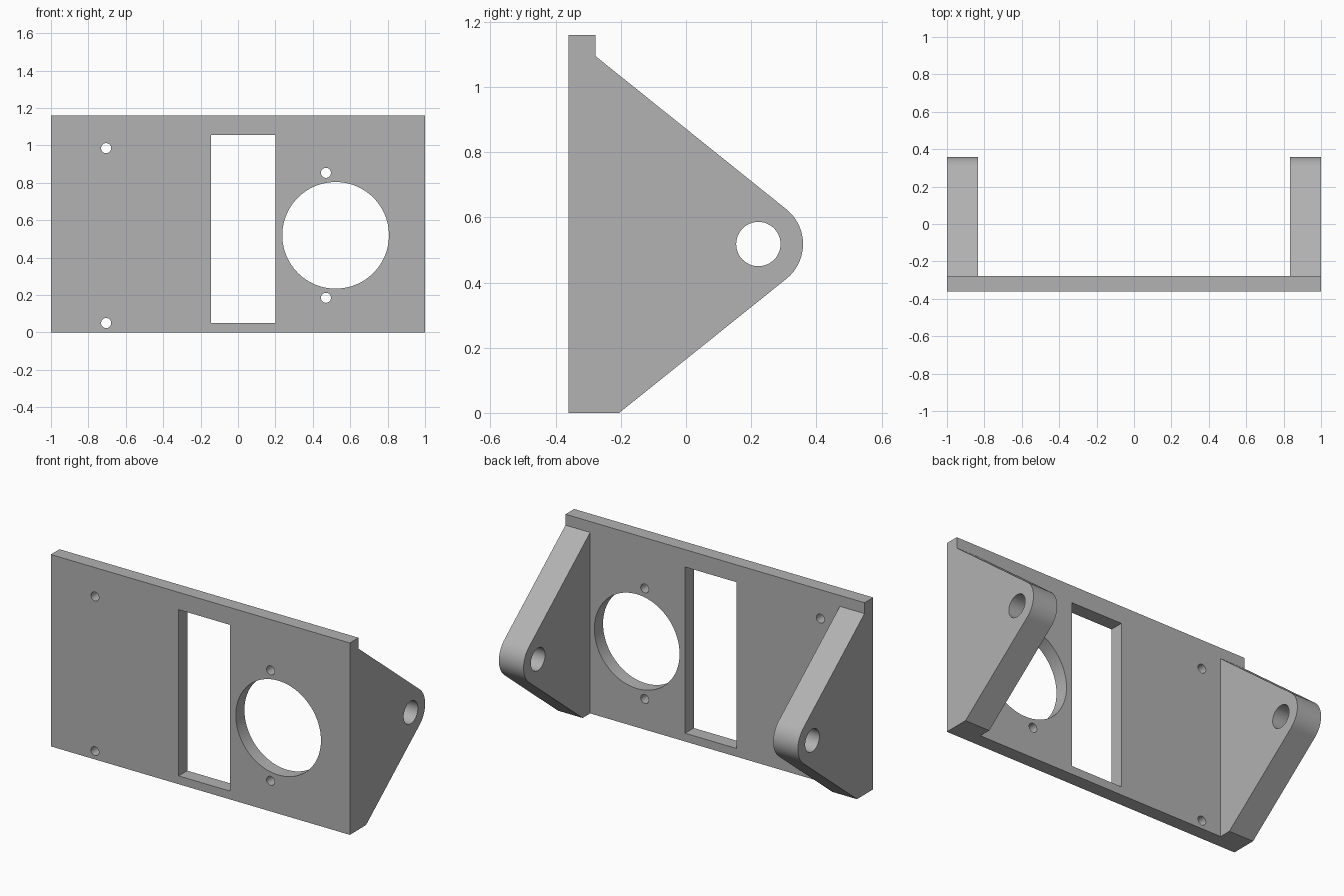
import bpy, bmesh, math
from mathutils import Vector

cube = bpy.data.objects.get("Cube")
if cube:
    bpy.data.objects.remove(cube, do_unlink=True)

grey = bpy.data.materials.new("plain grey")
grey.use_nodes = True
colour = (0.445, 0.445, 0.445, 1)
grey.diffuse_color = colour
grey.node_tree.nodes["Principled BSDF"].inputs["Base Color"].default_value = colour

HEIGHT, FRONT, BACK = 1.16, -0.36, -0.277
EAR_INNER = 0.835
PIVOT_Y, PIVOT_Z, EAR_RADIUS, PIN_RADIUS = 0.222, 0.518, 0.137, 0.068


def prism(name, points, depth):
    """Extrude a closed loop of 3D points along the depth vector."""
    bm = bmesh.new()
    face = bm.faces.new([bm.verts.new(p) for p in points])
    moved = bmesh.ops.extrude_face_region(bm, geom=[face])["geom"]
    bmesh.ops.translate(bm, vec=Vector(depth),
                        verts=[v for v in moved if isinstance(v, bmesh.types.BMVert)])
    bmesh.ops.recalc_face_normals(bm, faces=bm.faces)
    mesh = bpy.data.meshes.new(name)
    bm.to_mesh(mesh)
    bm.free()
    mesh.materials.append(grey)
    obj = bpy.data.objects.new(name, mesh)
    bpy.context.collection.objects.link(obj)
    return obj


def arc(a, b, radius, start, end, count):
    steps = [start + (end - start) * i / count for i in range(count + 1)]
    return [(a + radius * math.cos(t), b + radius * math.sin(t)) for t in steps]


def circle(a, b, radius, count):
    return arc(a, b, radius, 0, math.tau, count)[:-1]


def rectangle(a0, b0, a1, b1):
    return [(a0, b0), (a1, b0), (a1, b1), (a0, b1)]


def along_y(name, outline, y0, y1):
    return prism(name, [(x, y0, z) for x, z in outline], (0, y1 - y0, 0))


def along_x(name, outline, x0, x1):
    return prism(name, [(x0, y, z) for y, z in outline], (x1 - x0, 0, 0))


def combine(target, other, operation):
    mod = target.modifiers.new(other.name, 'BOOLEAN')
    mod.operation = operation
    mod.solver = 'EXACT'
    mod.object = other
    bpy.context.view_layer.objects.active = target
    bpy.ops.object.modifier_apply(modifier=mod.name)
    bpy.data.objects.remove(other, do_unlink=True)


# Flat front plate
plate = along_y("mounting_plate", rectangle(-1, 0, 1, HEIGHT), FRONT, BACK)

# Triangular side ears with rounded tips
lean = math.radians(51.3)
tip = arc(PIVOT_Y, PIVOT_Z, EAR_RADIUS, -lean, lean, 32)
ear = [(FRONT, 0), (-0.205, 0)] + tip + [(BACK, 1.094), (FRONT, 1.094)]
for name, x0, x1 in (("right_ear", -1, -EAR_INNER), ("left_ear", EAR_INNER, 1)):
    combine(plate, along_x(name, ear, x0, x1), 'UNION')

# Pivot holes through both ears
pin = circle(PIVOT_Y, PIVOT_Z, PIN_RADIUS, 48)
for side in (-1, 1):
    combine(plate, along_x("pivot_cutter", pin, side * 0.7, side * 1.1), 'DIFFERENCE')

# Rectangular slot, large round opening and screw holes in the plate
openings = [rectangle(-0.145, 0.05, 0.2, 1.055), circle(0.522, 0.519, 0.285, 96)]
screws = [(0.47, 0.853), (0.47, 0.185), (-0.705, 0.985), (-0.705, 0.05)]
openings += [circle(x, z, 0.027, 24) for x, z in screws]
for outline in openings:
    combine(plate, along_y("opening_cutter", outline, FRONT - 0.1, BACK + 0.1), 'DIFFERENCE')

# Smooth the rounded surfaces, keep the edges crisp
bpy.ops.object.select_all(action='DESELECT')
plate.select_set(True)
bpy.context.view_layer.objects.active = plate
bpy.ops.object.shade_smooth_by_angle(angle=math.radians(30))
